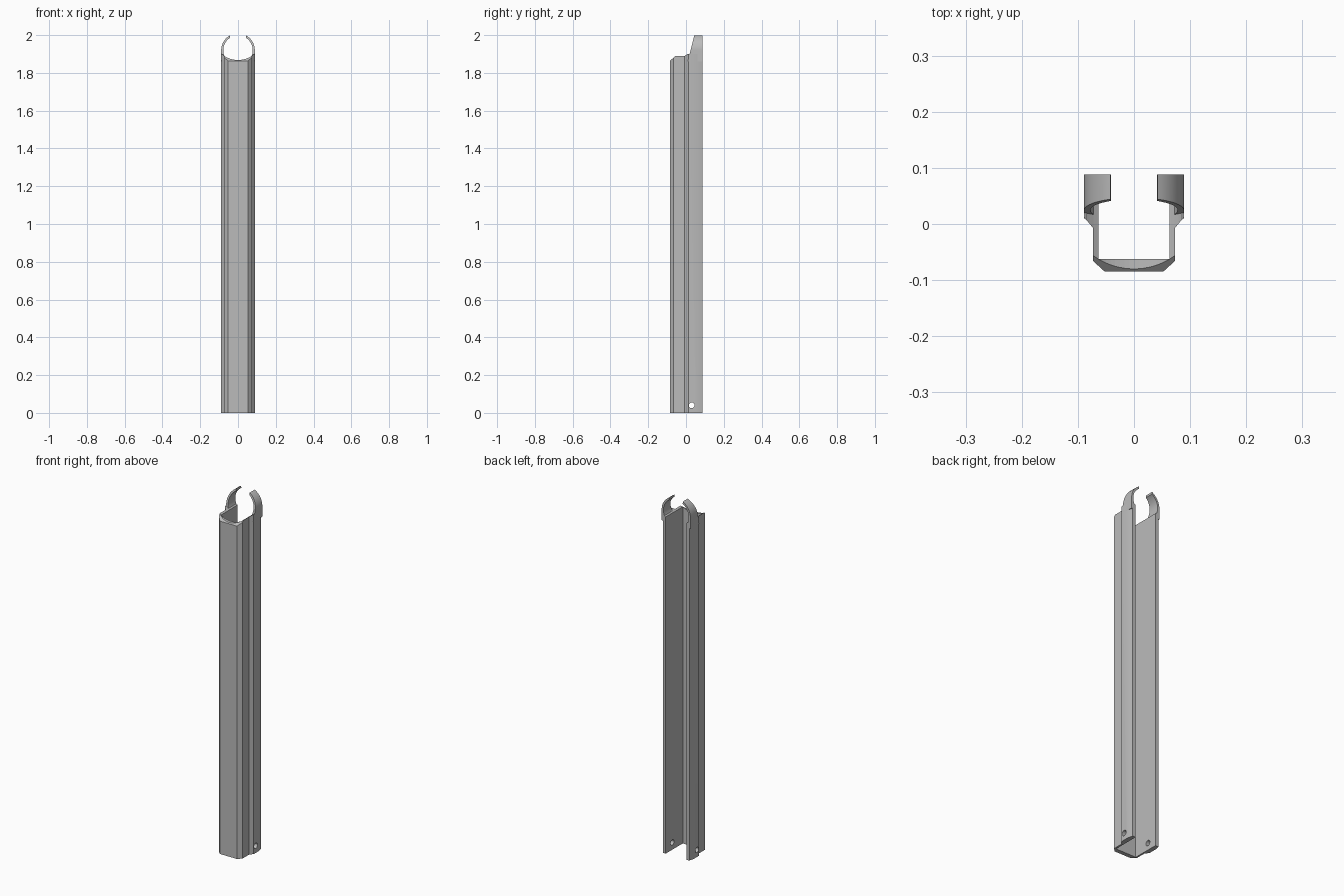
import bpy, bmesh, math
from mathutils import Matrix

if "Cube" in bpy.data.objects:
    bpy.data.objects.remove(bpy.data.objects["Cube"])

grey = bpy.data.materials.new("plain grey")
grey.use_nodes = True
colour = (0.5, 0.5, 0.5, 1)
grey.diffuse_color = colour
grey.node_tree.nodes["Principled BSDF"].inputs["Base Color"].default_value = colour


def finish(bm, name):
    bmesh.ops.recalc_face_normals(bm, faces=bm.faces)
    mesh = bpy.data.meshes.new(name)
    bm.to_mesh(mesh)
    bm.free()
    mesh.materials.append(grey)
    obj = bpy.data.objects.new(name, mesh)
    bpy.context.collection.objects.link(obj)
    return obj


def loft(name, start, end):
    """Solid between two matching outlines."""
    bm = bmesh.new()
    a = [bm.verts.new(p) for p in start]
    b = [bm.verts.new(p) for p in end]
    bm.faces.new(a)
    bm.faces.new(b)
    for i in range(len(a)):
        j = (i + 1) % len(a)
        bm.faces.new((a[i], a[j], b[j], b[i]))
    return finish(bm, name)


def cylinder(name, radius, length, matrix, segments):
    bm = bmesh.new()
    bmesh.ops.create_cone(bm, cap_ends=True, segments=segments, radius1=radius,
                          radius2=radius, depth=length, matrix=matrix)
    return finish(bm, name)


def cut(obj, cutter):
    mod = obj.modifiers.new(cutter.name, "BOOLEAN")
    mod.operation = "DIFFERENCE"
    mod.solver = "EXACT"
    mod.object = cutter
    cutter.hide_render = True
    cutter.hide_set(True)
    cutter.display_type = "WIRE"


def smooth(obj):
    bpy.ops.object.select_all(action="DESELECT")
    obj.select_set(True)
    bpy.context.view_layer.objects.active = obj
    bpy.ops.object.shade_smooth_by_angle(angle=math.radians(25))


# Long open-backed channel with flared rear flanges
half = [(0.052, -0.085), (0.073, -0.066), (0.073, -0.007), (0.089, 0.012),
        (0.089, 0.06), (0.082, 0.088), (0.064, 0.088), (0.063, -0.062)]
outline = half + [(-x, y) for x, y in reversed(half)]
channel = loft("channel", [(x, y, 0) for x, y in outline],
               [(x, y, 1.9) for x, y in outline])

# Curved saddle across the top
turn = Matrix.Rotation(math.pi / 2, 4, "X")
cut(channel, cylinder("saddle_cutter", 0.13, 0.5,
                      Matrix.Translation((0, 0, 1.998)) @ turn, 96))

# Slope on the front top edge
bm = bmesh.new()
tilt = Matrix.Translation((0, -0.071, 1.8765)) @ Matrix.Rotation(math.radians(43.4), 4, "X")
bmesh.ops.create_cube(bm, size=0.3, matrix=tilt @ Matrix.Translation((0, 0, 0.15)))
cut(channel, finish(bm, "slope_cutter"))

# Cross hole near the foot
side = Matrix.Rotation(math.pi / 2, 4, "Y")
cut(channel, cylinder("hole_cutter", 0.015, 0.5,
                      Matrix.Translation((0, 0.03, 0.04)) @ side, 24))
smooth(channel)

# Pair of curved hooks at the top, with slanted front faces
MID, OUTER, INNER, STEPS = 1.92, 0.089, 0.078, 14


def arc(radius, low, high):
    angles = [math.radians(low + (high - low) * i / STEPS) for i in range(STEPS + 1)]
    return [(radius * math.cos(a), MID + radius * math.sin(a)) for a in angles]


hook = [(0.064, 1.86), (OUTER, 1.86)] + arc(OUTER, 0, 62) + arc(INNER, 58, -34.9)
for label, s in (("left", 1), ("right", -1)):
    front = [(s * x, 0.012 + (z - 1.87) * 0.25, z) for x, z in hook]
    back = [(s * x, 0.088, z) for x, z in hook]
    smooth(loft(label + "_hook", front, back))
